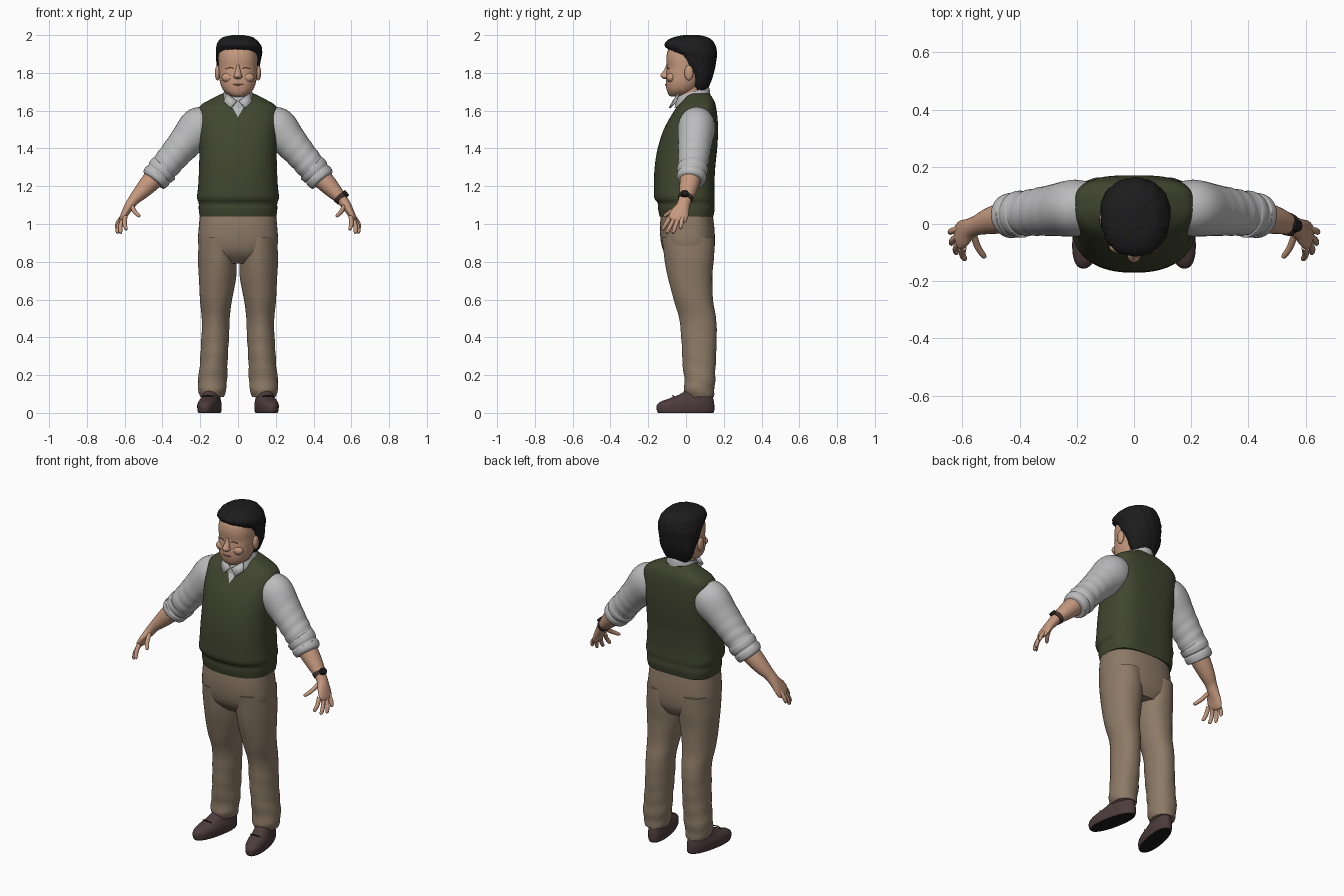
import bpy, bmesh, math
from mathutils import Vector, Matrix

if "Cube" in bpy.data.objects:
    bpy.data.objects.remove(bpy.data.objects["Cube"])


def material(name, *rgb):
    m = bpy.data.materials.new(name)
    m.use_nodes = True
    m.diffuse_color = (*rgb, 1)
    m.node_tree.nodes["Principled BSDF"].inputs["Base Color"].default_value = (*rgb, 1)
    return m


VEST = material("olive_knit", .052, .06, .028)
SHIRT = material("pale_grey_cotton", .50, .50, .51)
PANTS = material("tan_trousers", .265, .195, .135)
SKIN = material("skin", .56, .32, .21)
LIP = material("dark_skin", .33, .15, .10)
HAIR = material("black_hair", .012, .012, .013)
SHOE = material("brown_leather", .075, .045, .046)
SOLE = material("black_rubber", .012, .011, .011)
WATCH = material("watch_strap", .05, .03, .025)
parts = []


def smooth_rows(rows, steps):
    """Interpolate station rows with a Catmull-Rom spline."""
    out = []
    for i in range(len(rows) - 1):
        quad = zip(rows[max(i - 1, 0)], rows[i], rows[i + 1], rows[min(i + 2, len(rows) - 1)])
        quad = list(quad)
        for k in range(steps):
            t = k / steps
            out.append([b + .5 * t * (c - a + t * (2*a - 5*b + 4*c - d + t * (3*(b - c) + d - a)))
                        for a, b, c, d in quad])
    return out + [list(rows[-1])]


def skin_rings(name, mats, rings, flip=1, transform=None):
    """Join rings of points into a closed, capped surface."""
    bm = bmesh.new()
    loops = [[bm.verts.new((p[0] * flip, p[1], p[2])) for p in r] for r in rings]
    n = len(loops[0])
    for a, b in zip(loops, loops[1:]):
        for i in range(n):
            bm.faces.new((a[i], a[(i + 1) % n], b[(i + 1) % n], b[i]))
    bm.faces.new(loops[0])
    bm.faces.new(loops[-1])
    if transform:
        bm.transform(transform)
    return finish(name, mats, bm)


def finish(name, mats, bm):
    bmesh.ops.recalc_face_normals(bm, faces=bm.faces)
    me = bpy.data.meshes.new(name)
    bm.to_mesh(me)
    bm.free()
    for m in mats:
        me.materials.append(m)
    ob = bpy.data.objects.new(name, me)
    bpy.context.collection.objects.link(ob)
    parts.append(ob)
    return ob


def power(v, n):
    return math.copysign(abs(v) ** (2 / n), v)


def body(name, mats, rows, flip=1, front=2.0, back=2.0, seg=48, steps=5, tilt=0,
         ripple=lambda z, a: 1, transform=None):
    """Loft of level rings; rows are (z, centre x, front y, back y, half width)."""
    rings = []
    for z, cx, y0, y1, rx in smooth_rows(rows, steps):
        ring = []
        for i in range(seg):
            a = math.tau * i / seg
            s, c, f = math.sin(a), math.cos(a), ripple(z, a)
            n = front if s < 0 else back
            dy = (y1 - y0) / 2 * power(s, n) * f
            ring.append((cx + rx * power(c, n) * f, (y0 + y1) / 2 + dy, z + tilt * dy))
        rings.append(ring)
    return skin_rings(name, mats, rings, flip, transform)


def limb(name, mats, rows, flip=1, seg=24, steps=5, ripple=lambda t, a: 1):
    """Loft along a path; rows are (x, y, z, half depth, half thickness)."""
    rows = smooth_rows(rows, steps)
    pts = [Vector(r[:3]) for r in rows]
    rings = []
    for i, r in enumerate(rows):
        t = (pts[min(i + 1, len(pts) - 1)] - pts[max(i - 1, 0)]).normalized()
        u = Vector((0, 1, 0))
        u = (u - t * u.dot(t)).normalized()
        v = t.cross(u)
        ring = []
        for k in range(seg):
            a = math.tau * k / seg
            f = ripple(i / len(rows), a)
            ring.append(pts[i] + f * (u * r[3] * math.cos(a) + v * r[4] * math.sin(a)))
        rings.append(ring)
    return skin_rings(name, mats, rings, flip)


def blob(name, mat, loc, size):
    bm = bmesh.new()
    bmesh.ops.create_uvsphere(bm, u_segments=20, v_segments=12, radius=1,
                              matrix=Matrix.Translation(loc) @ Matrix.Diagonal((*size, 1)))
    return finish(name, [mat], bm)


# Knitted vest with a ribbed hem; the neck opening is cut in as a V
vest = body("vest", [VEST, SHIRT], [
    (1.04, 0, -.14, .145, .203), (1.08, 0, -.148, .152, .208), (1.11, 0, -.15, .15, .208),
    (1.14, 0, -.168, .152, .217), (1.2, 0, -.17, .15, .211), (1.3, 0, -.166, .155, .206),
    (1.4, 0, -.15, .165, .205), (1.5, 0, -.118, .17, .21), (1.58, 0, -.075, .165, .213),
    (1.625, 0, -.045, .158, .2), (1.655, 0, -.02, .148, .155), (1.69, 0, .0, .125, .085)],
    front=2.3, back=3.2, seg=72, steps=4)
bm = bmesh.new()
bm.from_mesh(vest.data)
for s in (1, -1):
    bmesh.ops.bisect_plane(bm, geom=bm.verts[:] + bm.edges[:] + bm.faces[:],
                           plane_co=(0, 0, 1.565), plane_no=(1.8 * s, 0, -1))
for f in bm.faces:
    c = f.calc_center_median()
    f.material_index = int(c.y < .03 and c.z - 1.565 > 1.8 * abs(c.x))
bm.to_mesh(vest.data)
bm.free()

# Shirt collar, tilted down at the front, with two points
body("collar", [SHIRT], [(1.645, 0, -.06, .13, .092), (1.685, 0, -.055, .125, .08),
                         (1.70, 0, -.05, .12, .074)], tilt=.32)
for s, side in ((1, "left"), (-1, "right")):
    bm = bmesh.new()
    bm.faces.new([bm.verts.new((s * x, y, z)) for x, y, z in
                  ((.004, -.064, 1.648), (.038, -.084, 1.612), (.075, -.05, 1.645), (.06, -.035, 1.69))])
    flap = finish(side + "_collar_point", [SHIRT], bm)
    flap.modifiers.new("thickness", "SOLIDIFY").thickness = .008

# Head, neck and face
body("neck", [SKIN], [(1.60, 0, -.035, .1, .068), (1.68, 0, -.045, .095, .066),
                      (1.78, 0, -.05, .1, .07)])
body("head", [SKIN], [
    (1.675, 0, -.08, .0, .03), (1.685, 0, -.092, .03, .052), (1.71, 0, -.102, .06, .079),
    (1.75, 0, -.107, .09, .095), (1.80, 0, -.104, .12, .101), (1.83, 0, -.101, .13, .103),
    (1.88, 0, -.104, .135, .104), (1.93, 0, -.09, .13, .095), (1.97, 0, -.04, .1, .06)],
    front=2.35)
body("nose", [SKIN], [(1.768, 0, -.118, -.09, .012), (1.778, 0, -.132, -.08, .023),
                      (1.79, 0, -.134, -.08, .02), (1.82, 0, -.114, -.08, .012),
                      (1.845, 0, -.104, -.08, .008)], seg=20)
limb("mouth", [LIP], [(-.034, -.098, 1.742, .004, .002), (0, -.107, 1.737, .005, .004),
                      (.034, -.098, 1.742, .004, .002)], seg=10)
for s, side in ((1, "left"), (-1, "right")):
    blob(side + "_ear", SKIN, (s * .108, .015, 1.80), (.014, .024, .04))
    limb(side + "_eyelid", [LIP], [(.022, -.101, 1.823, .003, .001), (.042, -.099, 1.828, .003, .002),
                                   (.064, -.09, 1.822, .003, .001)], s, seg=8)
    blob(side + "_cheek", SKIN, (s * .052, -.079, 1.775), (.035, .024, .026))

# Hair swept back in soft locks
body("hair", [HAIR], [
    (1.695, 0, .06, .10, .05), (1.73, 0, .035, .122, .083), (1.79, 0, .02, .145, .105),
    (1.84, .002, -.025, .156, .114), (1.89, .004, -.05, .162, .12), (1.915, .005, -.082, .162, .122),
    (1.945, .004, -.112, .156, .117), (1.972, 0, -.098, .14, .1), (1.99, 0, -.06, .11, .075),
    (2.0, 0, -.01, .07, .03)], front=2.3, seg=96,
    ripple=lambda z, a: 1 + .012 * math.sin(13 * a + 40 * z) + .008 * math.sin(29 * a - 60 * z))

# Trousers: a seat and two legs with folds gathering above the shoe
body("trouser_seat", [PANTS], [
    (1.06, 0, -.132, .14, .2), (.98, 0, -.138, .15, .208), (.9, 0, -.132, .153, .211),
    (.84, 0, -.11, .145, .19), (.79, 0, -.06, .12, .11)], front=2.4, back=2.5)


def folds(z, a):
    low = max(0, 1 - z / .55)
    return 1 + .035 * low * math.sin(70 * z + 2 * math.sin(a)) + .008 * math.sin(25 * z + 3 * a)


shoe_outline = [(0, 0, -.15, .147, .05), (.012, 0, -.157, .152, .054), (.04, 0, -.157, .152, .056),
                (.06, 0, -.135, .15, .052), (.078, 0, -.085, .146, .046), (.1, 0, -.03, .14, .042),
                (.13, 0, .01, .13, .036)]
for s, side in ((1, "left"), (-1, "right")):
    body(side + "_trouser_leg", [PANTS], [
        (.93, .107, -.128, .15, .1), (.82, .109, -.115, .148, .102), (.72, .109, -.096, .14, .099),
        (.6, .116, -.066, .142, .085), (.5, .118, -.035, .16, .074), (.4, .121, -.026, .162, .073),
        (.27, .128, -.018, .158, .073), (.16, .136, -.008, .153, .077), (.115, .137, -.012, .15, .071),
        (.085, .136, .0, .146, .063)], s, front=1.9, back=2.2, ripple=folds)
    # Shoes turned out, dark underneath, with a separate heel
    turn = Matrix.Translation((s * .151, 0, 0)) @ Matrix.Rotation(s * .2, 4, "Z")
    shoe = body(side + "_shoe", [SHOE, SOLE], shoe_outline, transform=turn, front=2.2, back=2.3)
    for p in shoe.data.polygons:
        p.material_index = int(p.normal.z < -.6)
    limb(side + "_lace", [SOLE], [(s * .13, -.068, .088, .003, .003), (s * .162, -.07, .091, .003, .003),
                                 (s * .19, -.062, .086, .003, .003)], seg=8)

    # Sleeve with wrinkles toward the rolled cuff
    limb(side + "_sleeve", [SHIRT], [
        (.15, .058, 1.545, .085, .085), (.205, .056, 1.51, .099, .108), (.28, .048, 1.43, .09, .09),
        (.34, .042, 1.36, .083, .08), (.39, .036, 1.30, .077, .076), (.425, .03, 1.258, .069, .068)],
        s, seg=32, steps=8,
        ripple=lambda t, a: 1 + .045 * max(0, t - .25) * math.sin(48 * t + 2 * math.sin(a + 1)))
    limb(side + "_rolled_cuff", [SHIRT], [
        (.385, .035, 1.302, .07, .069), (.392, .035, 1.295, .082, .081), (.41, .032, 1.275, .08, .079),
        (.418, .031, 1.266, .074, .073), (.426, .03, 1.256, .079, .077), (.445, .026, 1.236, .074, .073),
        (.45, .025, 1.23, .055, .055)], s, seg=32, steps=4)

    # Forearm, palm and fingers
    limb(side + "_forearm", [SKIN], [
        (.41, .03, 1.275, .056, .055), (.46, .021, 1.225, .054, .052), (.51, .009, 1.172, .045, .042),
        (.55, -.005, 1.13, .035, .03), (.575, -.016, 1.095, .036, .026), (.597, -.033, 1.058, .049, .02),
        (.613, -.045, 1.025, .047, .016), (.62, -.05, 1.012, .03, .008)], s)
    fingers = {"index": ((.597, -.082, 1.04), (.592, -.125, .968)),
               "middle": ((.608, -.062, 1.03), (.623, -.103, .95)),
               "ring": ((.613, -.041, 1.03), (.64, -.07, .95)),
               "little": ((.612, -.018, 1.04), (.645, -.03, .975)),
               "thumb": ((.562, -.035, 1.095), (.522, -.118, 1.04))}
    for finger, (a, b) in fingers.items():
        a, b = Vector(a), Vector(b)
        mid = a.lerp(b, .55) + Vector((.006, 0, 0))
        limb(f"{side}_{finger}_finger", [SKIN], [
            (*a, .012, .012), (*mid, .0115, .0115), (*a.lerp(b, .93), .009, .009), (*b, .003, .003)],
            s, seg=12)

# Wristwatch on the left arm
limb("watch_strap", [WATCH], [(.536, .0, 1.145, .041, .037), (.552, -.006, 1.128, .038, .034)], steps=2)
limb("watch_face", [SOLE], [(.558, -.006, 1.15, .022, .02), (.577, -.007, 1.166, .02, .018)], steps=1)

# Smooth shading that keeps the hard edges
for ob in parts:
    ob.select_set(True)
bpy.context.view_layer.objects.active = vest
bpy.ops.object.shade_smooth_by_angle(angle=math.radians(40))
